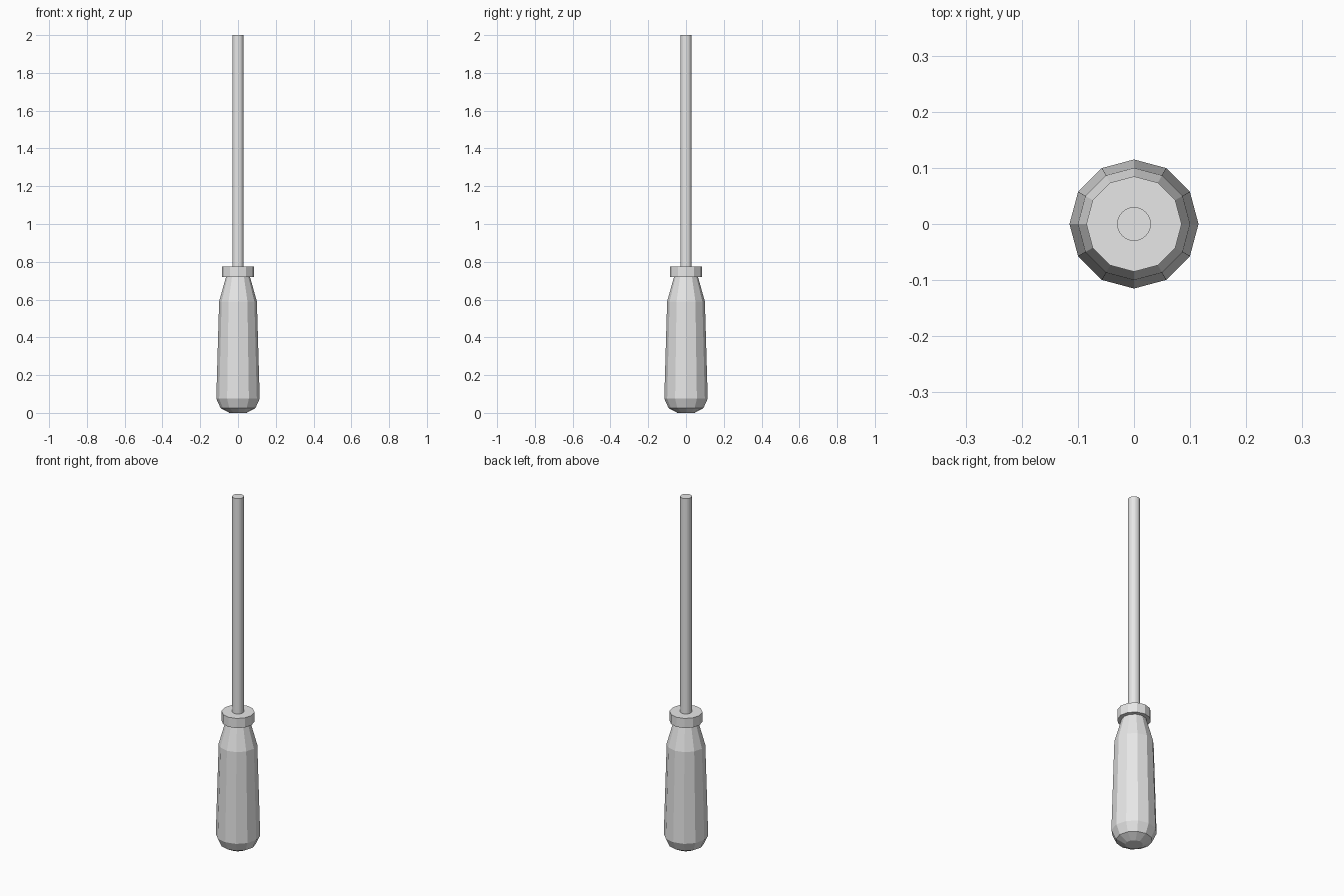
import bpy, bmesh
from math import cos, sin, pi

cube = bpy.data.objects.get("Cube")
if cube:
    bpy.data.objects.remove(cube, do_unlink=True)

grey = bpy.data.materials.new("light_grey")
grey.use_nodes = True
grey.diffuse_color = (0.8, 0.8, 0.8, 1)
grey.node_tree.nodes["Principled BSDF"].inputs["Base Color"].default_value = (0.8, 0.8, 0.8, 1)


def turned(name, profile, sides):
    """Closed faceted solid from (radius, height) rings, bottom to top."""
    bm = bmesh.new()
    rings = [[bm.verts.new((r * cos(2 * pi * i / sides), r * sin(2 * pi * i / sides), z))
              for i in range(sides)] for r, z in profile]
    for low, high in zip(rings, rings[1:]):
        for i in range(sides):
            j = (i + 1) % sides
            bm.faces.new((low[i], low[j], high[j], high[i]))
    bm.faces.new(rings[0][::-1])
    bm.faces.new(rings[-1])
    mesh = bpy.data.meshes.new(name)
    bm.to_mesh(mesh)
    bm.free()
    mesh.materials.append(grey)
    obj = bpy.data.objects.new(name, mesh)
    bpy.context.collection.objects.link(obj)
    return obj


# Tapered grip with a chamfered butt and narrow neck
turned("handle", [(0.045, 0), (0.092, 0.025), (0.115, 0.075),
                  (0.1, 0.59), (0.062, 0.725)], 12)
# Flange between the grip and the shaft
turned("collar", [(0.085, 0.72), (0.085, 0.775)], 12)
# Long round rod
turned("shaft", [(0.03, 0.77), (0.03, 2)], 24)
